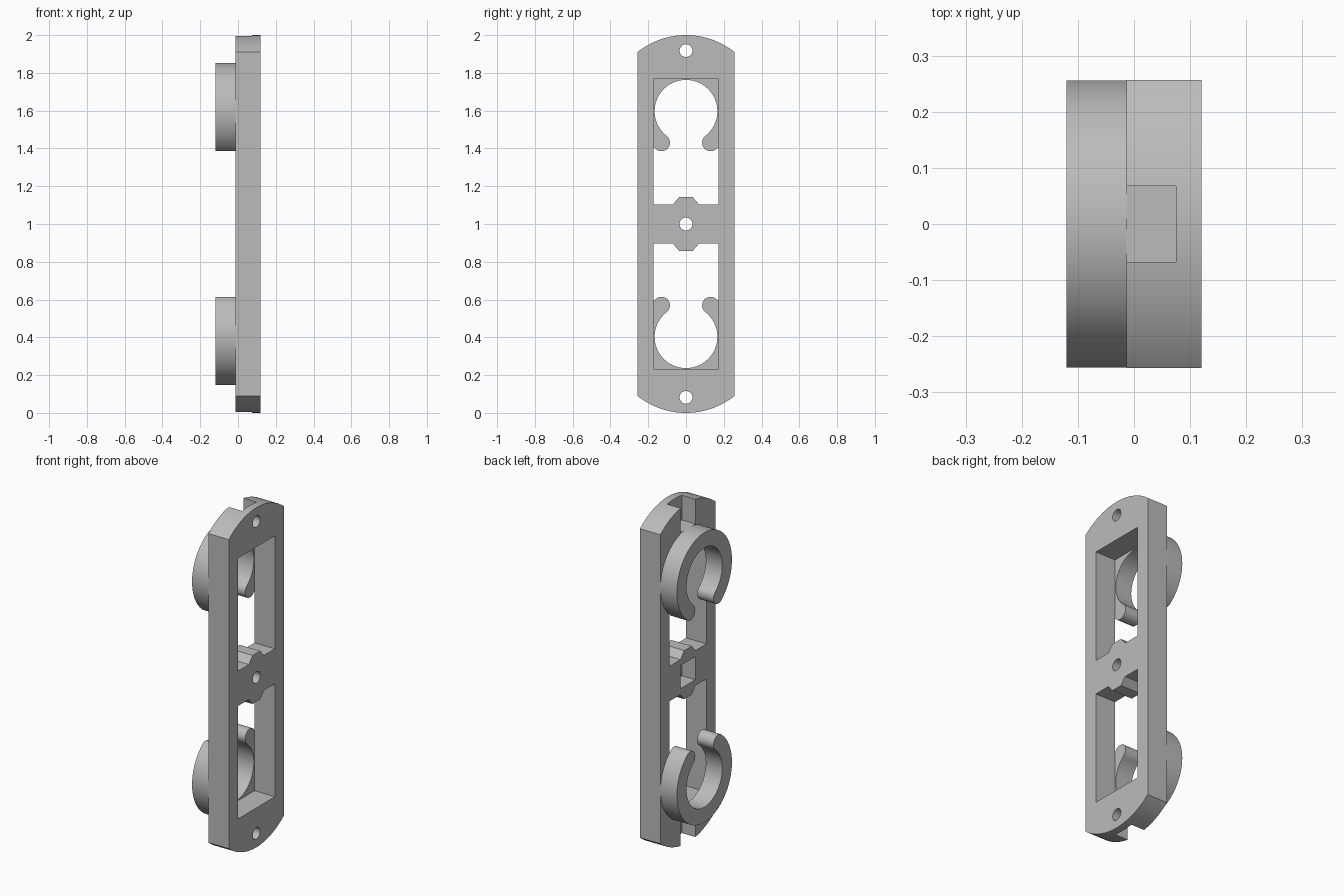
import bpy, bmesh, math
from math import sin, cos, pi

if "Cube" in bpy.data.objects:
    bpy.data.objects.remove(bpy.data.objects["Cube"])

BACK, FACE, FRONT = -0.12, -0.013, 0.12   # clip back, plate back, plate front
HALF_W, SHOULDER, MID = 0.257, 0.91, 1.0  # plate half width, straight half height, middle

grey = bpy.data.materials.new("plain grey")
grey.use_nodes = True
grey.diffuse_color = (0.5, 0.5, 0.5, 1)
grey.node_tree.nodes["Principled BSDF"].inputs["Base Color"].default_value = (0.5, 0.5, 0.5, 1)


def arc(cy, cz, r, a0, a1, n):
    return [(cy + r * cos(a0 + (a1 - a0) * i / n), cz + r * sin(a0 + (a1 - a0) * i / n))
            for i in range(n + 1)]


def prism(name, outline, x0, x1):
    """Extrude a (y, z) outline along x."""
    bm = bmesh.new()
    face = bm.faces.new([bm.verts.new((x0, y, z)) for y, z in outline])
    side = bmesh.ops.extrude_face_region(bm, geom=[face])["geom"]
    moved = [v for v in side if isinstance(v, bmesh.types.BMVert)]
    bmesh.ops.translate(bm, verts=moved, vec=(x1 - x0, 0, 0))
    bmesh.ops.recalc_face_normals(bm, faces=bm.faces)
    mesh = bpy.data.meshes.new(name)
    bm.to_mesh(mesh)
    bm.free()
    mesh.materials.append(grey)
    ob = bpy.data.objects.new(name, mesh)
    bpy.context.collection.objects.link(ob)
    return ob


def flip(points, s):
    """Place points given relative to the middle in the upper or lower half."""
    return [(y, MID + s * z) for y, z in points]


def smooth(ob):
    bpy.ops.object.select_all(action="DESELECT")
    ob.select_set(True)
    bpy.context.view_layer.objects.active = ob
    bpy.ops.object.shade_smooth_by_angle(angle=math.radians(30))


# Plate with rounded ends
rise = 1 - SHOULDER
radius = (HALF_W ** 2 + rise ** 2) / (2 * rise)
a = math.asin(HALF_W / radius)
end = arc(0, 1 - radius, radius, pi / 2 - a, pi / 2 + a, 32)
plate = prism("plate", flip(end, 1) + flip(end[::-1], -1), FACE, FRONT)

# Windows with a notch that leaves a raised boss on the centre bar
cutters = []
window = [(-0.172, 0.103), (-0.07, 0.103), (-0.035, 0.143), (0.035, 0.143),
          (0.07, 0.103), (0.172, 0.103), (0.172, 0.768), (-0.172, 0.768)]
nut = 0.068
for s, half in ((1, "upper"), (-1, "lower")):
    cutters.append(prism(half + "_window_cutter", flip(window, s), -0.2, 0.2))
    # Nut slot open to the plate end
    slot = [(-nut, 0.85), (nut, 0.85), (nut, 1.1), (-nut, 1.1)]
    cutters.append(prism(half + "_slot_cutter", flip(slot, s), -0.2, 0.075))
# Square nut pocket behind the centre hole
pocket = [(-nut, -nut), (nut, -nut), (nut, nut), (-nut, nut)]
cutters.append(prism("pocket_cutter", flip(pocket, 1), -0.2, 0.075))
# Screw holes
for z in (-0.918, 0, 0.918):
    cutters.append(prism("hole_cutter", arc(0, MID + z, 0.034, 0, 2 * pi, 32)[:-1], -0.2, 0.2))

for c in cutters:
    mod = plate.modifiers.new(c.name, "BOOLEAN")
    mod.operation, mod.solver, mod.object = "DIFFERENCE", "EXACT", c
bpy.context.view_layer.update()
cut_mesh = bpy.data.meshes.new_from_object(
    plate.evaluated_get(bpy.context.evaluated_depsgraph_get()))
plate.modifiers.clear()
plate.data = cut_mesh
for c in cutters:
    bpy.data.objects.remove(c)
smooth(plate)

# Open ring clips with rounded tips on the back
OUTER, INNER, CZ = 0.256, 0.166, 0.597
mid_r, tip_r = (OUTER + INNER) / 2, (OUTER - INNER) / 2
a0 = -math.acos(0.13 / mid_r)
a1 = pi - a0


def tip(angle, start, stop):
    return arc(mid_r * cos(angle), CZ + mid_r * sin(angle), tip_r, start, stop, 14)[1:-1]


clip = (arc(0, CZ, OUTER, a0, a1, 72) + tip(a1, a1, a1 + pi)
        + arc(0, CZ, INNER, a1, a0, 72) + tip(a0, a0 + pi, a0 + 2 * pi))
for s, half in ((1, "upper"), (-1, "lower")):
    smooth(prism(half + "_clip", flip(clip, s), BACK, FACE))
